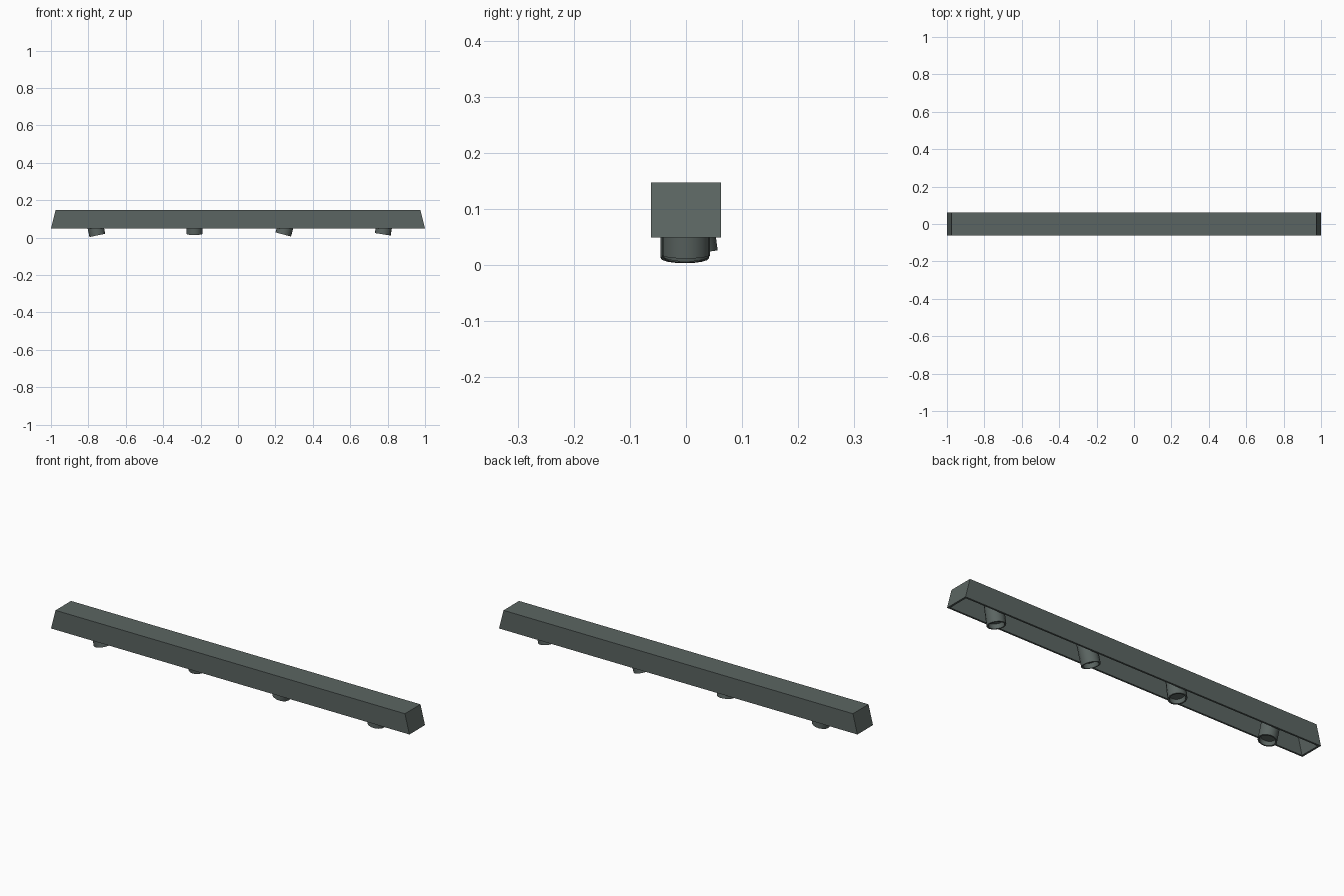
import bpy, bmesh, math
from mathutils import Matrix, Vector

if "Cube" in bpy.data.objects:
    bpy.data.objects.remove(bpy.data.objects["Cube"])

grey = bpy.data.materials.new("dark_green_grey")
grey.diffuse_color = (0.105, 0.13, 0.122, 1)
grey.use_nodes = True
grey.node_tree.nodes["Principled BSDF"].inputs["Base Color"].default_value = grey.diffuse_color


def make_object(name, bm):
    bmesh.ops.recalc_face_normals(bm, faces=bm.faces[:])
    mesh = bpy.data.meshes.new(name)
    bm.to_mesh(mesh)
    bm.free()
    mesh.materials.append(grey)
    obj = bpy.data.objects.new(name, mesh)
    bpy.context.collection.objects.link(obj)
    return obj


def loft(bm, rings):
    """Join a sequence of vertex rings with quads, capping the last ring and the first if solid."""
    loops = [[bm.verts.new(p) for p in ring] for ring in rings]
    for a, b in zip(loops, loops[1:]):
        n = len(a)
        for i in range(n):
            bm.faces.new((a[i], a[(i + 1) % n], b[(i + 1) % n], b[i]))
    bm.faces.new(loops[0])
    bm.faces.new(loops[-1])


def rect(hx, hy, z):
    return [(-hx, -hy, z), (hx, -hy, z), (hx, hy, z), (-hx, hy, z)]


# Housing: long channel with slanted ends, open underneath
bm = bmesh.new()
loft(bm, [rect(0.975, 0.062, 0.147), rect(1.0, 0.062, 0.049),
          rect(0.99, 0.053, 0.049), rect(0.968, 0.053, 0.138)])
make_object("housing", bm)


# Spotlights: open cups, each aimed a little differently
def spotlight(name, x, y, tilt_x, tilt_y, bottom, sides=16, r=0.043):
    def ring(rad, z):
        return [(rad * math.cos(2 * math.pi * i / sides),
                 rad * math.sin(2 * math.pi * i / sides), z) for i in range(sides)]
    bm = bmesh.new()
    loft(bm, [ring(r, 0.112), ring(r, 0), ring(r * 0.84, 0), ring(r * 0.8, 0.022)])
    aim = Matrix.Rotation(math.radians(tilt_y), 4, 'Y') @ Matrix.Rotation(math.radians(tilt_x), 4, 'X')
    bmesh.ops.transform(bm, matrix=Matrix.Translation(Vector((x, y, bottom))) @ aim, verts=bm.verts[:])
    obj = make_object(name, bm)
    bpy.context.view_layer.objects.active = obj
    obj.select_set(True)
    bpy.ops.object.shade_smooth_by_angle(angle=math.radians(35))
    obj.select_set(False)


spotlight("spotlight_1", -0.752, -0.002, 0, -12, 0.012)
spotlight("spotlight_2", -0.233, 0.014, 8, 0, 0.020)
spotlight("spotlight_3", 0.242, 0.0, 0, 15, 0.017)
spotlight("spotlight_4", 0.774, 0.0, 0, 9, 0.018)
